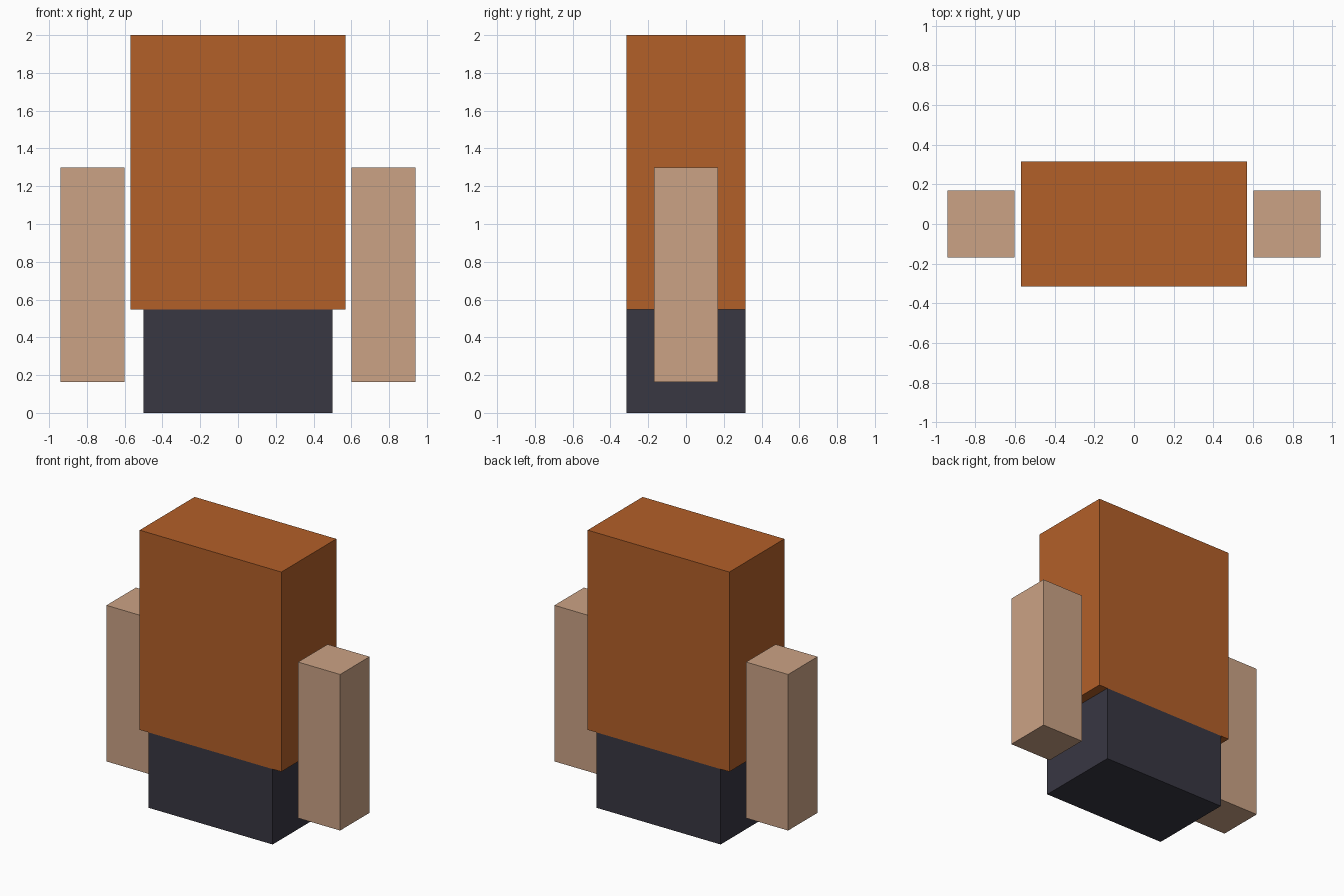
import bpy

if "Cube" in bpy.data.objects:
    bpy.data.objects.remove(bpy.data.objects["Cube"])


def material(name, rgb):
    mat = bpy.data.materials.new(name)
    mat.diffuse_color = (*rgb, 1.0)
    mat.use_nodes = True
    mat.node_tree.nodes["Principled BSDF"].inputs["Base Color"].default_value = mat.diffuse_color
    return mat


def box(name, low, high, mat):
    center = [(a + b) / 2 for a, b in zip(low, high)]
    size = [b - a for a, b in zip(low, high)]
    bpy.ops.mesh.primitive_cube_add(size=1, location=center)
    obj = bpy.context.object
    obj.name = name
    obj.scale = size
    bpy.ops.object.transform_apply(location=False, rotation=False, scale=True)
    obj.data.materials.append(mat)
    return obj


orange = material("orange", (0.45, 0.115, 0.022))
dark = material("dark", (0.04, 0.038, 0.055))
tan = material("tan", (0.6, 0.365, 0.235))

# Base and upper body share the same depth
box("lower_body", (-0.5, -0.316, 0), (0.5, 0.316, 0.548), dark)
box("upper_body", (-0.57, -0.316, 0.548), (0.57, 0.316, 2), orange)

# Arms hang beside the body with a small gap
for side, x0, x1 in (("left", -0.94, -0.602), ("right", 0.602, 0.94)):
    box(side + "_arm", (x0, -0.169, 0.163), (x1, 0.169, 1.298), tan)
